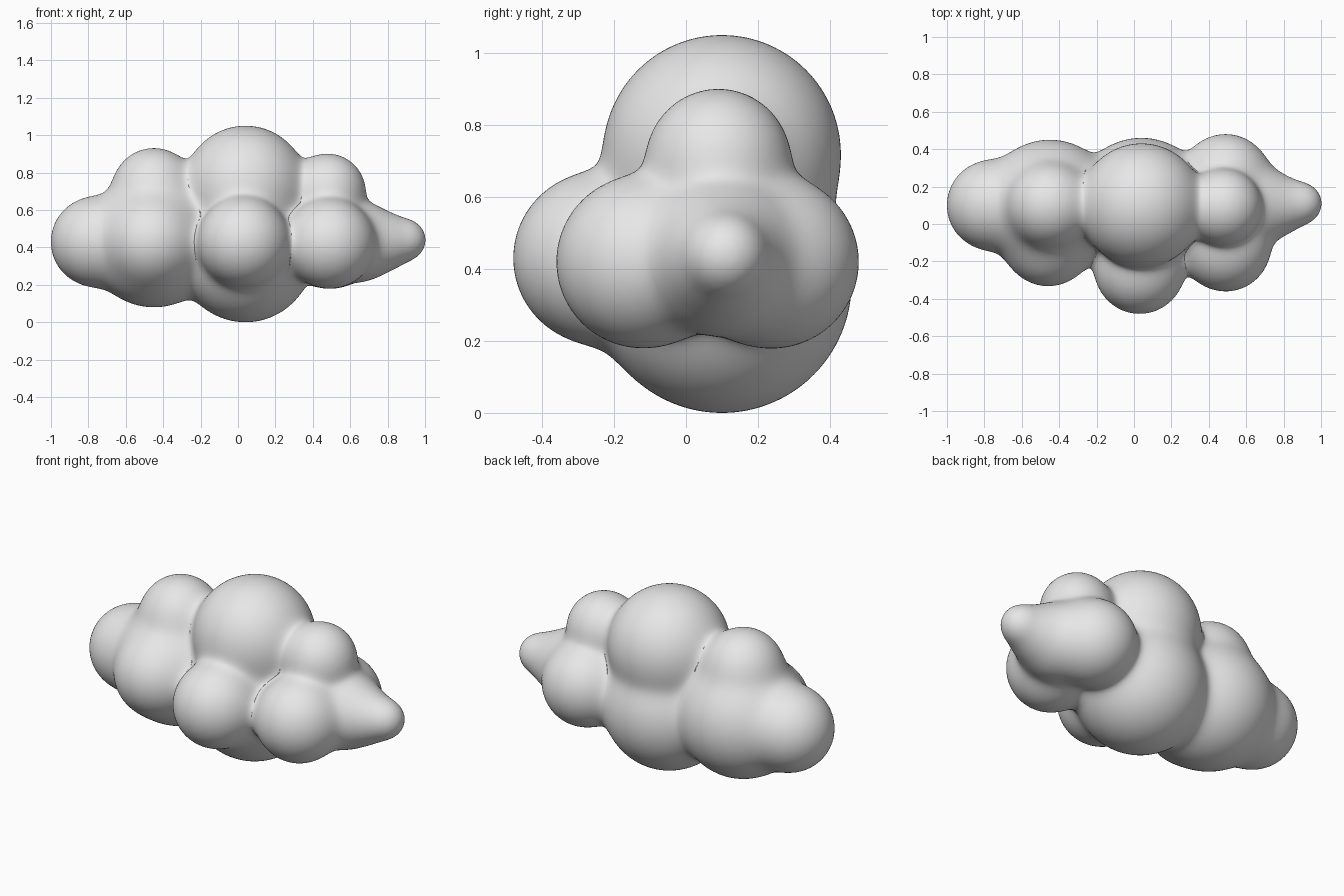
import bpy, bmesh, math
from mathutils import Matrix, Vector

old = bpy.data.objects.get("Cube")
if old:
    bpy.data.objects.remove(old, do_unlink=True)

# Puffs of the cloud: centre x, y, z and radius
PUFFS = [
    (-0.76, 0.10, 0.43, 0.24),   # end puff
    (-0.45, 0.10, 0.43, 0.35),   # side body
    (-0.46, -0.10, 0.43, 0.23),  # side front
    (-0.45, 0.10, 0.71, 0.22),   # side top
    (0.04, 0.10, 0.36, 0.36),    # middle body
    (0.04, 0.10, 0.72, 0.33),    # middle top
    (0.03, -0.24, 0.43, 0.24),   # middle front
    (0.49, -0.12, 0.42, 0.24),   # other side front
    (0.49, 0.24, 0.42, 0.24),    # other side back
    (0.48, 0.09, 0.70, 0.20),    # other side top
    (0.64, 0.10, 0.43, 0.21),    # tail root
    (0.78, 0.10, 0.43, 0.14),    # tail
    (0.90, 0.11, 0.44, 0.10),    # tail tip
]
BALLS = [(Vector(p[:3]), p[3]) for p in PUFFS]
BLEND = 0.03

# Rough union of all puffs
bm = bmesh.new()
for centre, radius in BALLS:
    bmesh.ops.create_icosphere(bm, subdivisions=4, radius=radius,
                               matrix=Matrix.Translation(centre))
mesh = bpy.data.meshes.new("cloud")
bm.to_mesh(mesh)
bm.free()
cloud = bpy.data.objects.new("cloud", mesh)
bpy.context.collection.objects.link(cloud)
remesh = cloud.modifiers.new("merge", 'REMESH')
remesh.mode = 'VOXEL'
remesh.voxel_size = 0.016
bpy.context.view_layer.objects.active = cloud
cloud.select_set(True)
bpy.ops.object.modifier_apply(modifier="merge")


def settle(point):
    """Move a point towards the softly blended surface of the puffs."""
    total, slope = 0.0, Vector()
    for centre, radius in BALLS:
        offset = point - centre
        length = offset.length
        weight = math.exp(-(length - radius) / BLEND)
        total += weight
        slope += offset * (weight / max(length, 1e-6))
    distance = -BLEND * math.log(total)
    slope /= total
    return point - slope * (distance / max(slope.length_squared, 0.3))


# Soft creases between the puffs
bm = bmesh.new()
bm.from_mesh(cloud.data)
for step in range(4):
    for v in bm.verts:
        v.co = settle(v.co)
    if step < 2:
        bmesh.ops.smooth_vert(bm, verts=bm.verts, factor=0.5,
                              use_axis_x=True, use_axis_y=True, use_axis_z=True)
for f in bm.faces:
    f.smooth = True
bm.to_mesh(cloud.data)
bm.free()

# Cloud colour
colour = (0.8, 0.8, 0.8, 1.0)
mat = bpy.data.materials.new("cloud grey")
mat.use_nodes = True
mat.diffuse_color = colour
mat.node_tree.nodes["Principled BSDF"].inputs["Base Color"].default_value = colour
cloud.data.materials.clear()
cloud.data.materials.append(mat)
